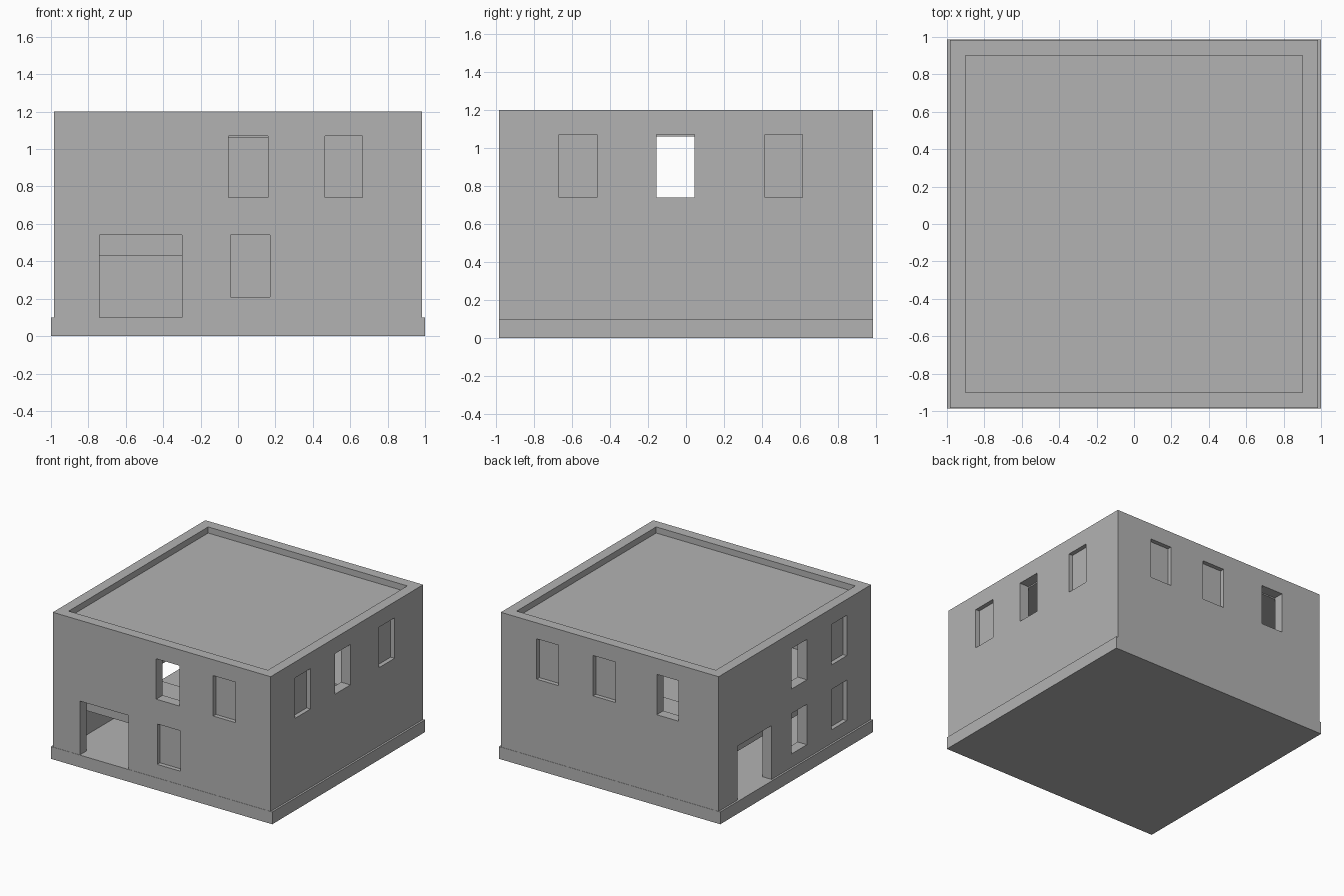
import bpy
from mathutils import Vector

cube = bpy.data.objects.get("Cube")
if cube:
    bpy.data.objects.remove(cube, do_unlink=True)

# One plain grey for the whole building
GREY = (0.45, 0.45, 0.45, 1.0)
mat = bpy.data.materials.new("plain grey")
mat.use_nodes = True
mat.diffuse_color = GREY
mat.node_tree.nodes["Principled BSDF"].inputs["Base Color"].default_value = GREY

OUT, INN = 0.984, 0.90          # outer and inner wall planes
BASE, TOP = 0.10, 1.20          # wall bottom and parapet top
RECESS = 0.035                  # depth of the closed windows


def box(name, lo, hi):
    """Axis-aligned box between two corners."""
    lo, hi = Vector(lo), Vector(hi)
    bpy.ops.mesh.primitive_cube_add(size=1)
    ob = bpy.context.object
    ob.name = name
    for v in ob.data.vertices:
        v.co = (lo + hi) / 2 + v.co * (hi - lo)
    ob.data.materials.append(mat)
    return ob


def cut(target, cutters):
    """Subtract boxes from the target, then remove them."""
    for c in cutters:
        c.hide_render = True
        m = target.modifiers.new("cut", 'BOOLEAN')
        m.operation = 'DIFFERENCE'
        m.solver = 'EXACT'
        m.object = c
        bpy.context.view_layer.objects.active = target
        bpy.ops.object.modifier_apply(modifier=m.name)
        bpy.data.objects.remove(c, do_unlink=True)


def opening(side, a, b, z0, z1, through):
    """Cutter in one wall; a..b runs along the wall."""
    d0 = INN - 0.05 if through else OUT - RECESS
    d1 = OUT + 0.1
    sign = 1 if side[0] == '+' else -1
    p, q = sorted((sign * d0, sign * d1))
    if side[1] == 'x':
        return box("opening", (p, a, z0), (q, b, z1))
    return box("opening", (a, p, z0), (b, q, z1))


# Plinth
box("plinth", (-1, -0.986, 0), (1, 0.986, BASE))

# Walls with parapet
walls = box("walls", (-OUT, -OUT, BASE), (OUT, OUT, TOP))
cut(walls, [box("hollow", (-INN, -INN, BASE - 0.1), (INN, INN, TOP + 0.1))])

# Windows and doors: side, start, end, open right through
UPPER, LOWER, DOOR = (0.74, 1.07), (0.21, 0.54), (BASE - 0.05, 0.54)
upper = [('-y', -0.05, 0.16, True), ('-y', 0.465, 0.665, False),
         ('+x', -0.67, -0.47, False), ('+x', -0.155, 0.045, True), ('+x', 0.415, 0.615, False),
         ('+y', 0.465, 0.66, False), ('+y', -0.05, 0.15, False), ('+y', -0.62, -0.425, True),
         ('-x', -0.155, 0.045, True), ('-x', -0.67, -0.47, False)]
lower = [('-y', -0.04, 0.17, False),
         ('-x', -0.155, 0.045, True), ('-x', -0.67, -0.47, False)]
doors = [('-y', -0.74, -0.30, True), ('-x', 0.30, 0.74, True)]
for rows, (z0, z1) in ((upper, UPPER), (lower, LOWER), (doors, DOOR)):
    cut(walls, [opening(s, a, b, z0, z1, t) for s, a, b, t in rows])

# Upper floor with a central well
floor = box("upper_floor", (-INN, -INN, 0.43), (INN, INN, 0.54))
cut(floor, [box("well", (-0.75, -0.35, 0.3), (0.75, 0.35, 0.7))])

# Flat roof
box("roof", (-INN, -INN, 1.06), (INN, INN, 1.15))
